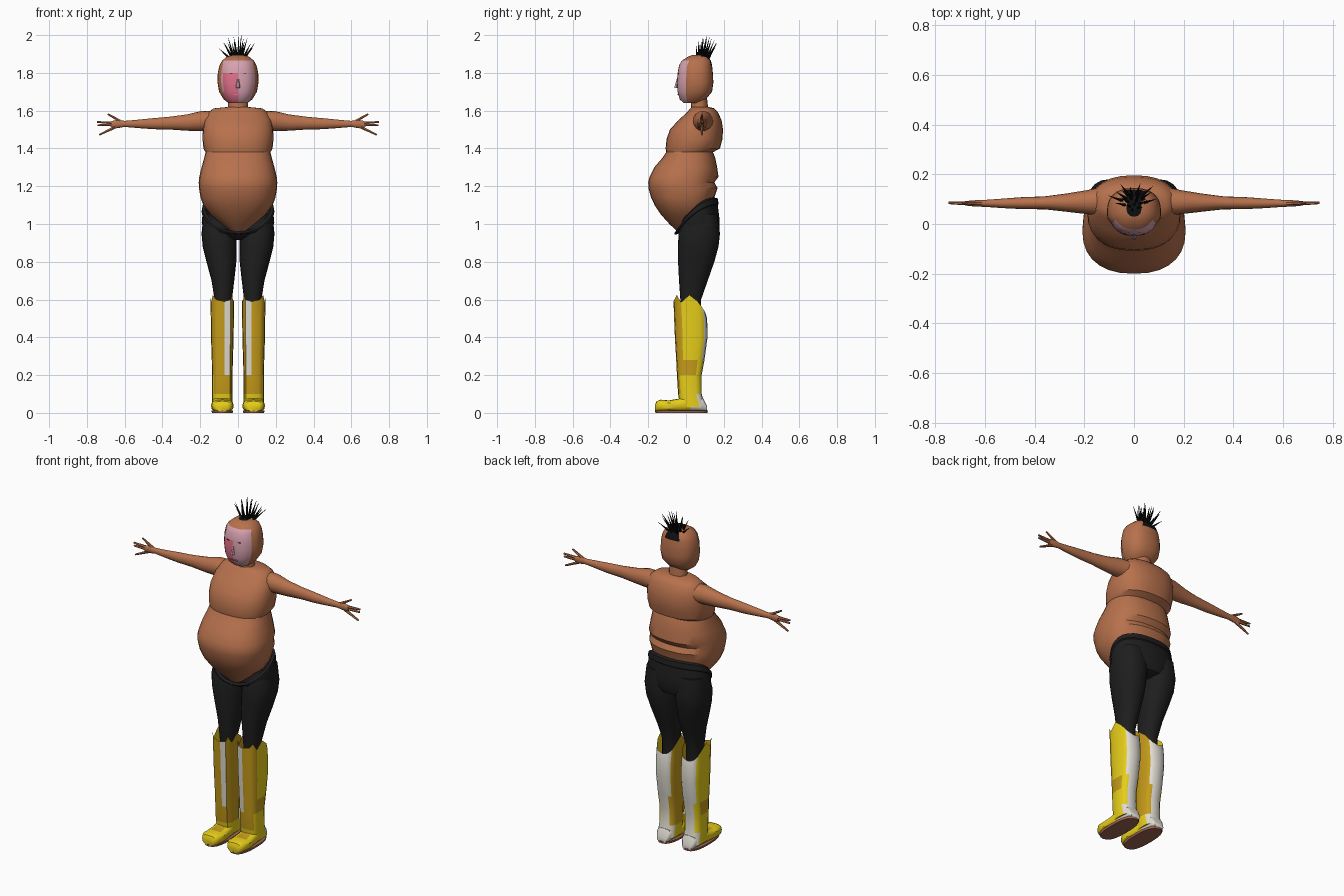
import bpy, bmesh, math, random
from mathutils import Vector

if "Cube" in bpy.data.objects:
    bpy.data.objects.remove(bpy.data.objects["Cube"])

random.seed(4)


def mat(name, rgb):
    m = bpy.data.materials.new(name)
    m.diffuse_color = (*rgb, 1)
    m.use_nodes = True
    m.node_tree.nodes["Principled BSDF"].inputs["Base Color"].default_value = m.diffuse_color
    return m


SKIN = mat("skin brown", (0.47, 0.165, 0.073))
BLACK = mat("cloth black", (0.013, 0.013, 0.014))
HAIR = mat("hair black", (0.005, 0.005, 0.006))
PALE = mat("pale pink paint", (0.68, 0.36, 0.43))
HOT = mat("hot pink paint", (0.74, 0.16, 0.25))
YELLOW = mat("boot yellow", (0.80, 0.62, 0.01))
MUSTARD = mat("boot mustard", (0.56, 0.33, 0.01))
WHITE = mat("boot white", (0.74, 0.71, 0.64))
SOLE = mat("sole brown", (0.33, 0.13, 0.08))


def finish(bm, name, mats, rule=None, angle=35):
    """Turn a bmesh into an object; rule(center) gives the material index."""
    bmesh.ops.recalc_face_normals(bm, faces=bm.faces)
    if rule:
        for f in bm.faces:
            f.material_index = rule(f.calc_center_median())
    me = bpy.data.meshes.new(name)
    bm.to_mesh(me)
    bm.free()
    ob = bpy.data.objects.new(name, me)
    bpy.context.collection.objects.link(ob)
    for m in mats:
        me.materials.append(m)
    bpy.ops.object.select_all(action='DESELECT')
    ob.select_set(True)
    bpy.context.view_layer.objects.active = ob
    bpy.ops.object.shade_smooth_by_angle(angle=math.radians(angle))
    return ob


def skin_rings(rings, caps=(True, True)):
    bm = bmesh.new()
    vs = [[bm.verts.new(p) for p in r] for r in rings]
    n = len(vs[0])
    for a, b in zip(vs, vs[1:]):
        for i in range(n):
            j = (i + 1) % n
            bm.faces.new((a[i], a[j], b[j], b[i]))
    if caps[0]:
        bm.faces.new(vs[0])
    if caps[1]:
        bm.faces.new(vs[-1])
    return bm


def oval(n, e, ru, rv):
    """Superellipse points (u, v)."""
    def p(t):
        return math.copysign(abs(t) ** (2 / e), t) if abs(t) > 1e-6 else 0
    return [(ru * p(math.cos(math.tau * k / n)), rv * p(math.sin(math.tau * k / n)))
            for k in range(n)]


def upright(rows, n=24, e=2.3, cx=0):
    """Horizontal rings from rows of (z, half width, front y, back y)."""
    return [[Vector((cx + u, (f + b) / 2 + v, z)) for u, v in oval(n, e, rx, (b - f) / 2)]
            for z, rx, f, b in rows]


def spike(name, a, b, r, m, tip=0.0, sides=5):
    a, b = Vector(a), Vector(b)
    q = (b - a).to_track_quat('Z', 'Y')
    rings = [[p + q @ Vector((u, v, 0)) for u, v in oval(sides, 2, rr, rr)]
             for p, rr in ((a, r), (b, max(tip, 0.0006)))]
    return finish(skin_rings(rings), name, [m])


# torso with chest fold, big belly and creases in the back
torso = [(.955, .03, -.04, .04), (1.0, .088, -.088, .09), (1.05, .147, -.133, .13),
         (1.10, .184, -.166, .145), (1.14, .198, -.185, .15), (1.19, .207, -.199, .167),
         (1.22, .208, -.20, .150), (1.25, .205, -.193, .172), (1.30, .193, -.168, .165),
         (1.35, .179, -.125, .155), (1.38, .172, -.105, .143), (1.40, .183, -.108, .18),
         (1.45, .188, -.103, .193), (1.50, .186, -.085, .196), (1.55, .178, -.04, .188),
         (1.59, .158, .005, .17), (1.612, .13, .022, .15), (1.62, .05, .03, .12)]
finish(skin_rings(upright(torso, 28, 2.35)), "torso", [SKIN])

# neck
finish(skin_rings(upright([(1.59, .055, .025, .12), (1.68, .05, .03, .11)], 16, 2)),
       "neck", [SKIN])

# head: narrower painted face in front, dark crown patch above
head = [(1.64, .05, -.012, .075), (1.66, .076, -.033, .105), (1.70, .1, -.045, .138),
        (1.75, .109, -.048, .145), (1.80, .107, -.044, .142), (1.84, .098, -.037, .138),
        (1.865, .084, -.022, .132), (1.885, .06, .01, .115), (1.894, .03, .03, .1)]


def face_paint(c):
    if c.y < .006 and 1.645 < c.z < 1.87 and abs(c.x) < .09:
        return 2 if -.078 < c.x < 0 and c.z < 1.815 else 1
    if c.z > 1.845 and c.y > .05 and abs(c.x) < .036:
        return 3
    return 0


rings = upright(head, 28, 2.4)
for p in (p for r in rings for p in r if p.y < .008):
    p.x *= .9
finish(skin_rings(rings), "head", [SKIN, PALE, HOT, HAIR], face_paint)

# nose and mouth
spike("nose", (0, -.043, 1.775), (0, -.052, 1.72), .004, PALE, .012, 6)


def plate(name, x, y, z, w, h, m):
    bm = bmesh.new()
    bmesh.ops.create_cube(bm, size=1)
    for v in bm.verts:
        v.co = Vector((x + v.co.x * w, y + v.co.y * .008, z + v.co.z * h))
    return finish(bm, name, [m])


plate("mouth", 0, -.041, 1.685, .05, .004, HOT)

# hair tuft
COUNT = 18
for i in range(COUNT):
    a = i * 2.4
    r = math.sqrt((i + .5) / COUNT)
    dx, dy = r * math.cos(a), r * math.sin(a)
    z = 2.0 - .05 * r * r - (random.uniform(0, .025) if i else 0)
    spike("hair_spike", (dx * .04, .09 + dy * .035, 1.875),
          (dx * .105, .112 + dy * .065, z), .0075, HAIR)

# pants: hips with a waistband that dips under the belly
hips = [(.915, .05, 0, .12, 0), (.935, .13, -.03, .165, 0), (.97, .182, -.042, .178, .02),
        (1.03, .192, -.048, .177, .085), (1.10, .187, -.052, .168, .155),
        (1.105, .193, -.06, .173, .16), (1.135, .189, -.062, .168, .185),
        (1.14, .175, -.05, .15, .18)]
rings = upright([h[:4] for h in hips], 28, 2.15)
for ring, (z, rx, f, b, drop) in zip(rings, hips):
    for p in ring:
        p.z -= drop * ((b - p.y) / (b - f)) ** 2
finish(skin_rings(rings, (True, False)), "pants_hips", [BLACK])

leg = [(1.05, .083, -.01, .165), (.95, .093, -.04, .18), (.88, .09, -.042, .172),
       (.8, .079, -.042, .15), (.7, .06, -.037, .115), (.6, .046, -.03, .08), (.5, .044, -.02, .08)]
leg_x = [.1, .1, .097, .088, .08, .078, .078]
shaft = [(.03, .055, -.03, .105), (.1, .054, -.042, .083), (.2, .054, -.048, .083),
         (.28, .056, -.052, .098), (.4, .06, -.059, .114), (.5, .061, -.063, .112),
         (.61, .063, -.066, .102)]
boot_top = [.625, .59, .56, .54, .53, .54, .56, .59, .625, .585, .625, .6, .59, .6, .625, .585]
foot = [(.112, .03, .035), (.09, .045, .08), (.02, .052, .10), (-.04, .055, .075),
        (-.09, .06, .066), (-.135, .056, .07), (-.155, .045, .062), (-.163, .03, .045)]
arm = [(.13, .09, 1.545, .058, .052), (.19, .088, 1.545, .048, .054), (.27, .086, 1.537, .037, .043),
       (.36, .085, 1.534, .026, .034), (.45, .084, 1.531, .024, .029), (.53, .083, 1.53, .019, .022),
       (.6, .083, 1.53, .014, .016), (.635, .083, 1.53, .013, .022), (.67, .083, 1.527, .01, .018)]
fingers = [(.615, 1.54, .69, 1.582), (.66, 1.535, .746, 1.54), (.66, 1.525, .744, 1.523),
           (.645, 1.515, .735, 1.472)]

for s, side in ((1, "left"), (-1, "right")):
    plate(side + "_eye", s * .035, -.039, 1.795, .014, .004, HAIR)

    # arm and spread fingers
    rings = [[Vector((s * x, cy + u, cz + v)) for u, v in oval(16, 2, ry, rz)]
             for x, cy, cz, ry, rz in arm]
    finish(skin_rings(rings), side + "_arm", [SKIN])
    for x0, z0, x1, z1 in fingers:
        spike(side + "_finger", (s * x0, .083, z0), (s * x1, .085, z1), .009, SKIN, .005, 6)

    # pants leg
    rings = [upright([row], 20, 2.2, s * cx)[0] for row, cx in zip(leg, leg_x)]
    finish(skin_rings(rings), side + "_pants_leg", [BLACK])

    # boot shaft: yellow outside, mustard front and inside, white back and front stripe
    def boot_paint(c):
        dx, dy = (c.x * s - .083) / .06, (c.y - .025) / .085
        if dy > (.8 if c.z > .28 else .5) and abs(dx) < (.75 if c.z > .28 else .5):
            return 2
        if c.z < .1 and dy > .4:
            return 2
        if dy < -.6 and -.65 < dx < -.2 and c.z > .18:
            return 2
        if dx > .5 and dy > -.6:
            low = .2 < c.z < .28 and dy < .3
            return 1 if low or (dy < -.35 and c.z > .2) else 0
        return 0 if c.z < .1 else 1

    rings = upright(shaft, 16, 3, s * .083)
    for ring in rings:
        for k in (12, 12 - s):
            ring[k].x -= s * .011
    for p, z in zip(rings[-1], boot_top):
        p.z = z
    finish(skin_rings(rings, (True, False)), side + "_boot_shaft",
           [YELLOW, MUSTARD, WHITE], boot_paint)

    # boot foot with white heel and mustard instep
    def foot_paint(c):
        if c.y > .03:
            return 2
        return 1 if -.07 < c.y < -.02 and abs(c.x * s - .083) < .03 else 0

    rings = [[Vector((s * .083 + u, y, .008 + (h - .008) / 2 + v))
              for u, v in oval(16, 3, rx, (h - .008) / 2)] for y, rx, h in foot]
    finish(skin_rings(rings), side + "_boot_foot", [YELLOW, MUSTARD, WHITE], foot_paint)

    # sole
    finish(skin_rings(upright([(0, .055, -.162, .114), (.013, .058, -.165, .116)], 20, 2.6, s * .083)),
           side + "_boot_sole", [SOLE])
